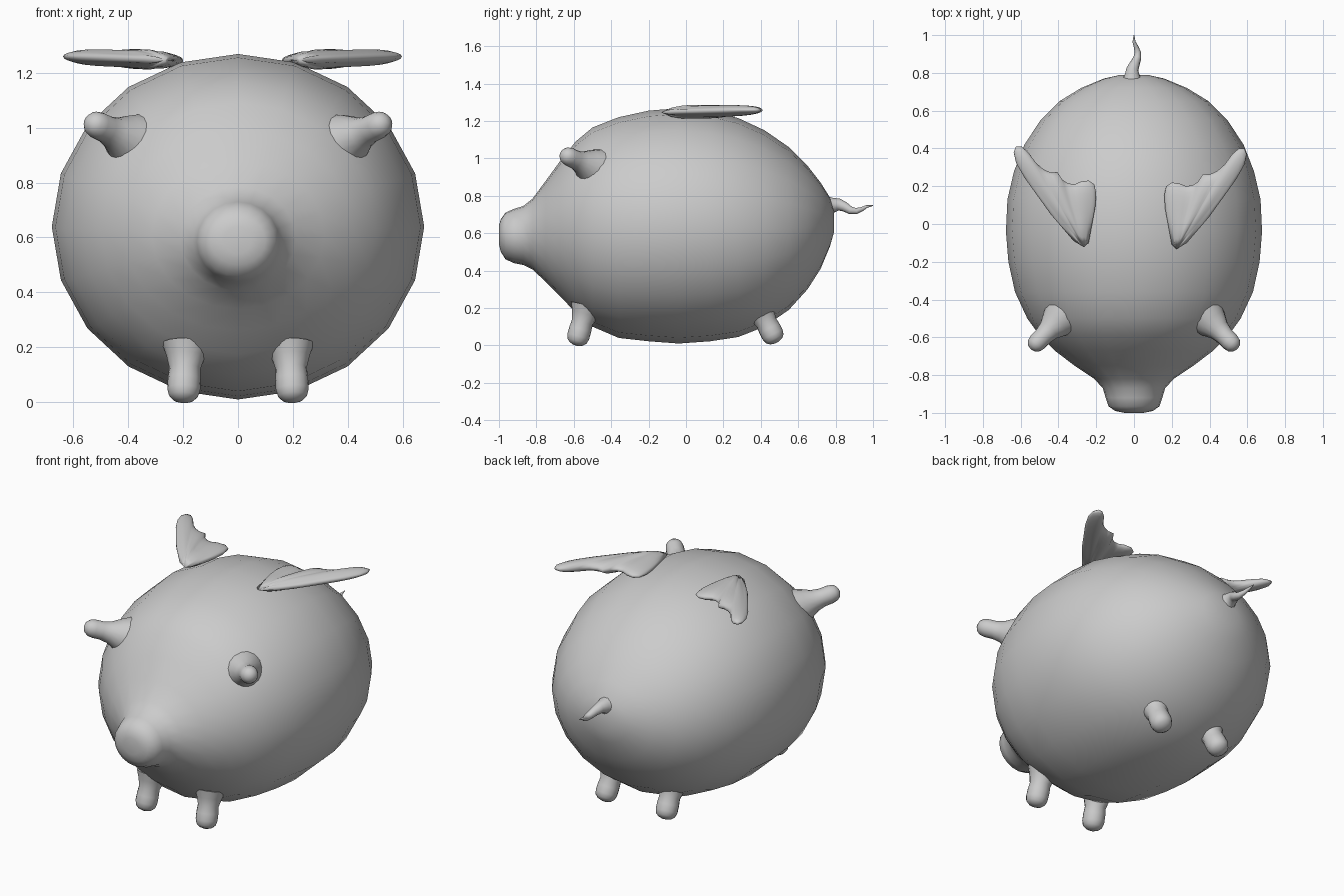
import bpy, bmesh, math
from mathutils import Vector

if "Cube" in bpy.data.objects:
    bpy.data.objects.remove(bpy.data.objects["Cube"])

grey = bpy.data.materials.new("plain grey")
grey.diffuse_color = (0.6, 0.6, 0.6, 1)
grey.use_nodes = True
grey.node_tree.nodes["Principled BSDF"].inputs["Base Color"].default_value = grey.diffuse_color


def finish(name, bm, angle=80):
    bmesh.ops.remove_doubles(bm, verts=bm.verts[:], dist=0.0005)
    bmesh.ops.recalc_face_normals(bm, faces=bm.faces[:])
    me = bpy.data.meshes.new(name)
    bm.to_mesh(me)
    bm.free()
    me.materials.append(grey)
    ob = bpy.data.objects.new(name, me)
    bpy.context.collection.objects.link(ob)
    bpy.ops.object.select_all(action='DESELECT')
    ob.select_set(True)
    bpy.context.view_layer.objects.active = ob
    bpy.ops.object.shade_smooth_by_angle(angle=math.radians(angle))
    return ob


def loft(name, rings):
    """Skin a list of equal-length point rings and cap both ends."""
    bm = bmesh.new()
    vs = [[bm.verts.new(p) for p in r] for r in rings]
    n = len(vs[0])
    for a, b in zip(vs, vs[1:]):
        for i in range(n):
            bm.faces.new((a[i], a[(i + 1) % n], b[(i + 1) % n], b[i]))
    for r in (vs[0], vs[-1]):
        mid = bm.verts.new(sum((v.co for v in r), Vector()) / n)
        for i in range(n):
            bm.faces.new((r[i], r[(i + 1) % n], mid))
    return finish(name, bm)


def tube(name, path, sides=16):
    """Round tube through (x, y, z, radius) points."""
    pts = [Vector(p[:3]) for p in path]
    rings = []
    for i, p in enumerate(pts):
        d = (pts[min(i + 1, len(pts) - 1)] - pts[max(i - 1, 0)]).normalized()
        u = d.cross(Vector((0.9, 0.1, 0.3))).normalized()
        w = d.cross(u)
        rings.append([p + path[i][3] * (u * math.cos(a) + w * math.sin(a))
                      for a in (2 * math.pi * k / sides for k in range(sides))])
    return loft(name, rings)


def knob(name, base, tip, flare, r):
    """Stub with a flared root and a rounded end."""
    base, tip = Vector(base), Vector(tip)
    steps = ((-0.1, flare * 1.25), (0.12, flare), (0.35, (flare + r) / 2 - 0.008),
             (0.55, r), (0.75, r), (0.88, r * 0.88), (0.96, r * 0.6), (1.0, r * 0.2))
    return tube(name, [(*base.lerp(tip, t), q) for t, q in steps])


# Body with snout: y, top, bottom, half width
profile = [
    (-1.0, 0.64, 0.54, 0.05), (-0.99, 0.675, 0.50, 0.10), (-0.965, 0.71, 0.46, 0.135),
    (-0.92, 0.73, 0.44, 0.15), (-0.87, 0.745, 0.43, 0.165), (-0.82, 0.785, 0.405, 0.21),
    (-0.75, 0.88, 0.34, 0.315), (-0.67, 0.99, 0.26, 0.42), (-0.59, 1.09, 0.175, 0.50),
    (-0.50, 1.165, 0.10, 0.565), (-0.36, 1.22, 0.04, 0.63), (-0.20, 1.255, 0.022, 0.665),
    (-0.04, 1.268, 0.01, 0.678), (0.13, 1.253, 0.022, 0.67), (0.28, 1.215, 0.045, 0.635),
    (0.42, 1.15, 0.10, 0.58), (0.55, 1.06, 0.19, 0.495), (0.65, 0.96, 0.30, 0.395),
    (0.72, 0.87, 0.41, 0.28), (0.77, 0.79, 0.53, 0.16), (0.79, 0.72, 0.60, 0.07)]
SIDES = 20
loft("body", [[(w * math.sin(a), y, (t + b) / 2 + (t - b) / 2 * math.cos(a))
               for a in (2 * math.pi * k / SIDES for k in range(SIDES))]
              for y, t, b, w in profile])

# Legs and ears on both sides
for s, side in ((-1, "left"), (1, "right")):
    knob("front_leg_" + side, (0.19 * s, -0.535, 0.19), (0.2 * s, -0.59, 0.0), 0.07, 0.06)
    knob("back_leg_" + side, (0.19 * s, 0.40, 0.18), (0.2 * s, 0.485, 0.015), 0.07, 0.06)
    knob("ear_" + side, (0.40 * s, -0.51, 0.955), (0.545 * s, -0.66, 1.025), 0.085, 0.05)

# Curly tail
tube("tail", [(-0.01, 0.76, 0.745, 0.055), (-0.01, 0.79, 0.75, 0.04),
              (-0.008, 0.82, 0.753, 0.032), (0.005, 0.85, 0.74, 0.026),
              (0.018, 0.88, 0.722, 0.021), (0.02, 0.91, 0.718, 0.017),
              (0.01, 0.94, 0.728, 0.012), (0.0, 0.965, 0.742, 0.008),
              (0.0, 1.0, 0.748, 0.002)], 12)

# Wings: ribbed pillows fanned out from the front point to a scalloped rear edge
edge = [(0.20, -0.11), (0.165, 0.08), (0.16, 0.15), (0.17, 0.20), (0.20, 0.22), (0.24, 0.215),
        (0.275, 0.20), (0.31, 0.205), (0.34, 0.225), (0.365, 0.265), (0.40, 0.262),
        (0.44, 0.28), (0.48, 0.315), (0.52, 0.37), (0.555, 0.40), (0.585, 0.40),
        (0.597, 0.37), (0.585, 0.315), (0.54, 0.235), (0.40, 0.04), (0.28, -0.10)]


def wing(name, s, shift):
    bm = bmesh.new()
    n, steps, root = len(edge) - 1, 10, Vector((0.225, -0.133))
    for face in (-1, 1):
        grid = []
        for i, e in enumerate(edge):
            row = []
            for j in range(steps + 1):
                t = math.sin(j / steps * math.pi / 2)
                p = root.lerp(Vector(e), t)
                across = math.sin(math.pi * i / n) ** 0.5
                along = min(1, 3.5 * t) ** 0.5 * max(0, 1 - t ** 6) ** 0.5
                rib = 1 + 0.16 * math.cos(i * math.pi / 2.5) * t
                mid = 1.245 + 0.035 * (p.x - 0.2)
                z = mid + face * 0.034 * across * along * rib
                row.append(bm.verts.new((s * (p.x + shift), p.y + shift / 4, z)))
            grid.append(row)
        for a, b in zip(grid, grid[1:]):
            for j in range(steps):
                bm.faces.new((a[j], a[j + 1], b[j + 1], b[j]))
    bmesh.ops.remove_doubles(bm, verts=bm.verts[:], dist=0.0005)
    return finish(name, bm, 120)


wing("wing_right", 1, 0)
wing("wing_left", -1, 0.04)
